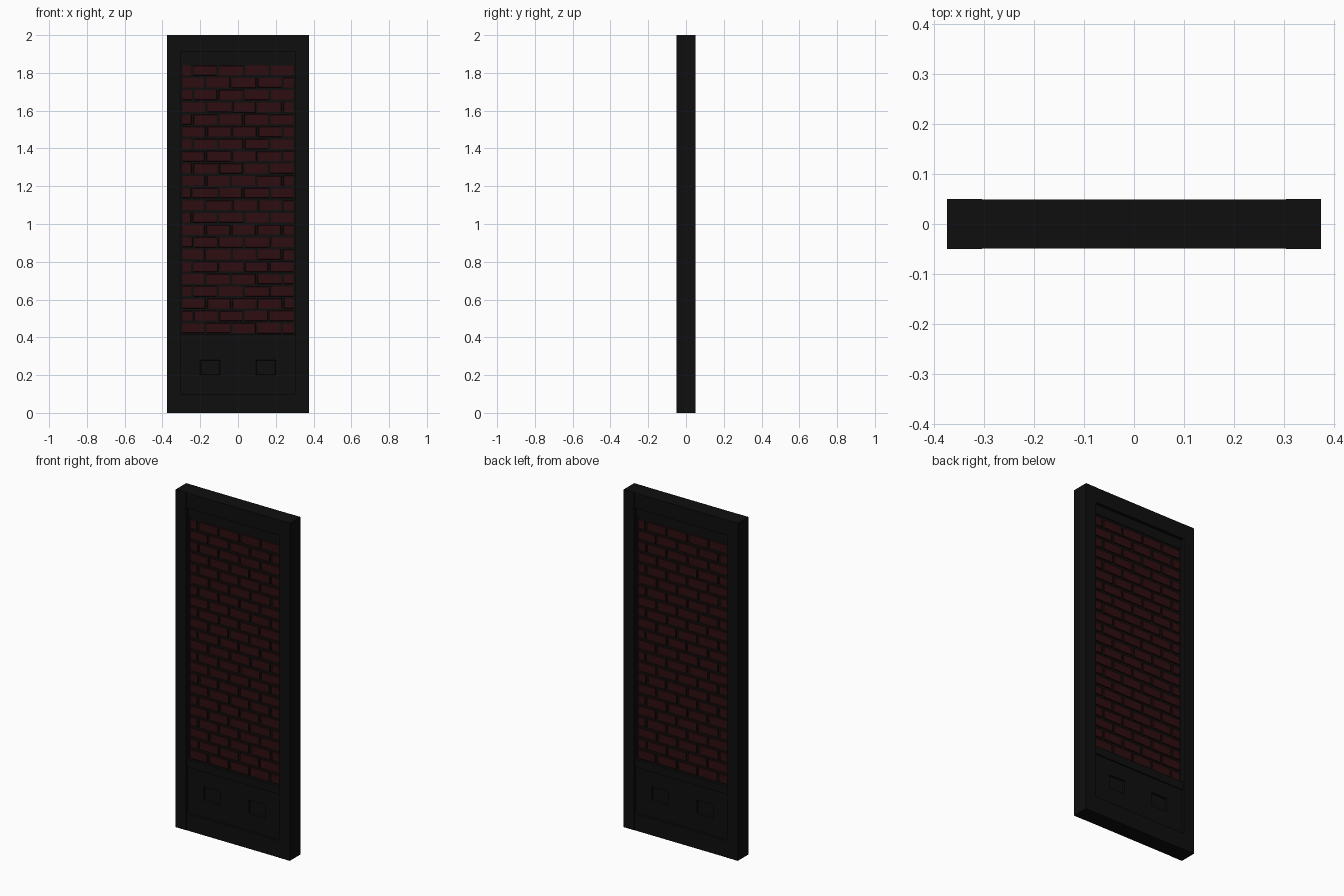
import bpy, bmesh, random
from mathutils import Vector, Matrix

if "Cube" in bpy.data.objects:
    bpy.data.objects.remove(bpy.data.objects["Cube"])

random.seed(4)


def material(name, rgb):
    m = bpy.data.materials.new(name)
    m.diffuse_color = (*rgb, 1)
    m.use_nodes = True
    m.node_tree.nodes["Principled BSDF"].inputs["Base Color"].default_value = m.diffuse_color
    return m


BLACK = material("black frame", (0.0045, 0.0045, 0.0045))
BRICK = material("dark red brick", (0.027, 0.0042, 0.005))


def add_box(bm, x0, x1, y0, y1, z0, z1):
    size = Matrix.Diagonal((x1 - x0, y1 - y0, z1 - z0, 1))
    mid = Matrix.Translation(((x0 + x1) / 2, (y0 + y1) / 2, (z0 + z1) / 2))
    return bmesh.ops.create_cube(bm, size=1, matrix=mid @ size)["verts"]


def finish(bm, name, mat, turn=False):
    if turn:  # same relief on the back, turned half way round
        bmesh.ops.rotate(bm, verts=bm.verts, matrix=Matrix.Rotation(3.14159265, 3, 'Z'))
    bmesh.ops.recalc_face_normals(bm, faces=bm.faces)
    me = bpy.data.meshes.new(name)
    bm.to_mesh(me)
    bm.free()
    me.materials.append(mat)
    ob = bpy.data.objects.new(name, me)
    bpy.context.collection.objects.link(ob)
    return ob


def box(name, *dims):
    bm = bmesh.new()
    add_box(bm, *dims)
    return finish(bm, name, BLACK)


# mortar core and outer frame, full depth
box("mortar_core", -0.305, 0.305, -0.025, 0.025, 0.1, 1.91)
box("left_stile", -0.375, -0.305, -0.05, 0.05, 0, 2)
box("right_stile", 0.305, 0.375, -0.05, 0.05, 0, 2)
box("top_rail", -0.305, 0.305, -0.049, 0.049, 1.91, 2)
box("bottom_rail", -0.305, 0.305, -0.049, 0.049, 0, 0.1)
box("upper_trim", -0.305, 0.305, -0.03, 0.03, 1.853, 1.91)
box("middle_rail", -0.305, 0.305, -0.042, 0.042, 0.37, 0.418)

# brick layout: 22 running-bond rows with slightly uneven joints
PITCH, LENGTH, Z0, EDGE = 0.065, 0.135, 0.42, 0.295
rows = []
for r in range(22):
    first = -0.24 if r % 2 else -0.17
    joints = [first + LENGTH * i + random.uniform(-0.004, 0.004) for i in range(-1, 5)]
    joints = [j for j in joints if -EDGE + 0.02 < j < EDGE - 0.02]
    ends = [-EDGE - 0.005] + joints + [EDGE + 0.005]
    for a, b in zip(ends, ends[1:]):
        lo, hi = random.uniform(0, 0.003), random.uniform(0, 0.003)
        z = Z0 + r * PITCH
        rows.append((a + 0.005, b - 0.005, z + lo, z + 0.055 - hi + 0.002))

for side, turn in (("front", False), ("back", True)):
    # bricks with softened outer edges
    bm = bmesh.new()
    for x0, x1, z0, z1 in rows:
        verts = add_box(bm, x0, x1, -0.031, -0.02, z0, z1)
        c = Vector(((x0 + x1) / 2, 0, (z0 + z1) / 2))
        for v in verts:
            if v.co.y < -0.03:
                v.co.x -= 0.002 if v.co.x > c.x else -0.002
                v.co.z -= 0.002 if v.co.z > c.z else -0.002
    finish(bm, side + "_bricks", BRICK, turn)

    # lower panel: a grid sheet with two sunken squares
    bm = bmesh.new()
    xs = [-0.305, -0.2, -0.095, 0.095, 0.2, 0.305]
    zs = [0.1, 0.2, 0.28, 0.37]
    grid = [[bm.verts.new((x, -0.035, z)) for z in zs] for x in xs]
    squares = []
    for i in range(5):
        for j in range(3):
            f = bm.faces.new((grid[i][j], grid[i + 1][j], grid[i + 1][j + 1], grid[i][j + 1]))
            if j == 1 and i in (1, 3):
                squares.append(f)
    bm.normal_update()
    bmesh.ops.inset_individual(bm, faces=squares, thickness=0.004, depth=-0.008)
    me_ob = finish(bm, side + "_lower_panel", BLACK, turn)
    # make sure the sheet faces outwards
    want = 1 if turn else -1
    if sum(p.normal.y * p.area for p in me_ob.data.polygons) * want < 0:
        me_ob.data.flip_normals()
